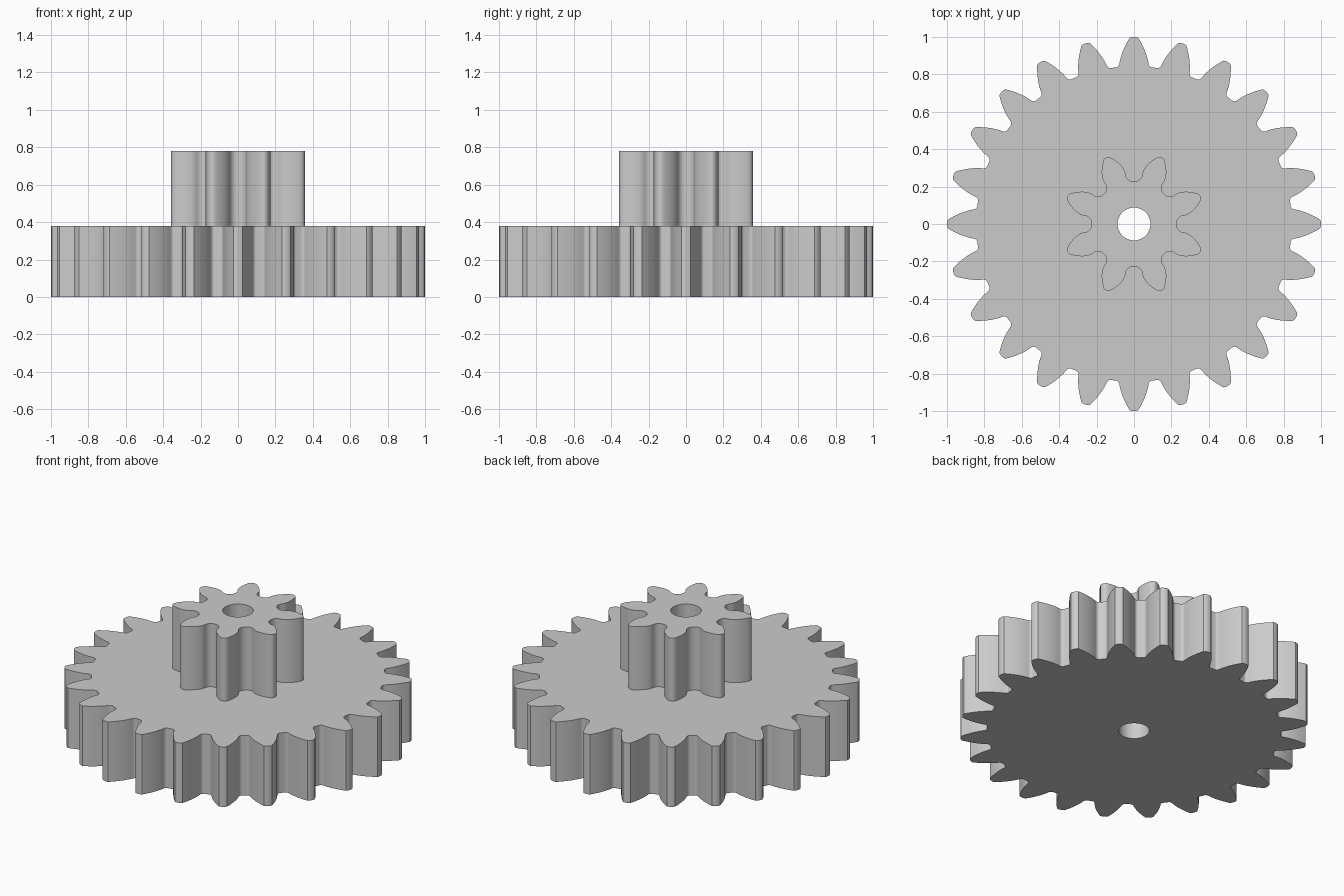
import bpy
import bmesh
import math
from mathutils import Vector

cube = bpy.data.objects.get("Cube")
if cube:
    bpy.data.objects.remove(cube, do_unlink=True)

MODULE = 1 / 13            # shared by both gears so their teeth match
PRESSURE = math.radians(25)
BORE = 0.088

grey = bpy.data.materials.new("plain grey")
grey.use_nodes = True
colour = (0.6, 0.6, 0.6, 1)
grey.diffuse_color = colour
grey.node_tree.nodes["Principled BSDF"].inputs["Base Color"].default_value = colour


def involute(a):
    return math.tan(a) - a


def half_tooth(teeth, fillet):
    """(radius, half angle) pairs from the root up to the tip of one flank."""
    pitch = MODULE * teeth / 2
    base = pitch * math.cos(PRESSURE)
    root, outer = pitch - 1.04 * MODULE, pitch + MODULE

    def half_angle(r):
        a = math.acos(min(1, base / r))
        return math.pi / (2 * teeth) + involute(PRESSURE) - involute(a)

    points = []
    # rounded root
    for i in range(7):
        t = math.pi / 2 * (1 - i / 6)
        r = root + fillet * (1 - math.sin(t))
        points.append((r, half_angle(r) + fillet * (1 - math.cos(t)) / r))
    # involute flank
    start, end = root + fillet, outer - 0.005
    for i in range(1, 11):
        r = start + (end - start) * i / 10
        points.append((r, half_angle(r)))
    # softened tip corner
    points.append((outer - 0.001, half_angle(outer) * 0.6))
    return points, outer


def make_gear(name, teeth, fillet, bottom, top, phase):
    flank, outer = half_tooth(teeth, fillet)
    outline = []
    for k in range(teeth):
        mid = phase + math.tau * k / teeth
        outline += [(r, mid - a) for r, a in flank]
        outline.append((outer, mid))
        outline += [(r, mid + a) for r, a in reversed(flank)]
    hole = [(BORE, math.tau * i / 48) for i in range(48)]

    # flat profile with a bore, then extruded to thickness
    bm = bmesh.new()
    edges = []
    for loop in (outline, hole):
        verts = [bm.verts.new((r * math.cos(a), r * math.sin(a), bottom)) for r, a in loop]
        edges += [bm.edges.new((v, verts[i - 1])) for i, v in enumerate(verts)]
    bmesh.ops.triangle_fill(bm, edges=edges, use_beauty=True)
    result = bmesh.ops.extrude_face_region(bm, geom=bm.faces[:], use_keep_orig=True)
    raised = [g for g in result["geom"] if isinstance(g, bmesh.types.BMVert)]
    bmesh.ops.translate(bm, verts=raised, vec=Vector((0, 0, top - bottom)))
    bmesh.ops.recalc_face_normals(bm, faces=bm.faces[:])

    mesh = bpy.data.meshes.new(name)
    bm.to_mesh(mesh)
    bm.free()
    mesh.materials.append(grey)
    obj = bpy.data.objects.new(name, mesh)
    bpy.context.collection.objects.link(obj)
    bpy.ops.object.select_all(action="DESELECT")
    obj.select_set(True)
    bpy.context.view_layer.objects.active = obj
    bpy.ops.object.shade_smooth_by_angle(angle=math.radians(30))
    return obj


# wide lower wheel and small upper pinion on the same bore
make_gear("large_gear", 24, 0.016, 0, 0.38, 0)
make_gear("small_gear", 8, 0.035, 0.38, 0.78, math.pi / 8)
